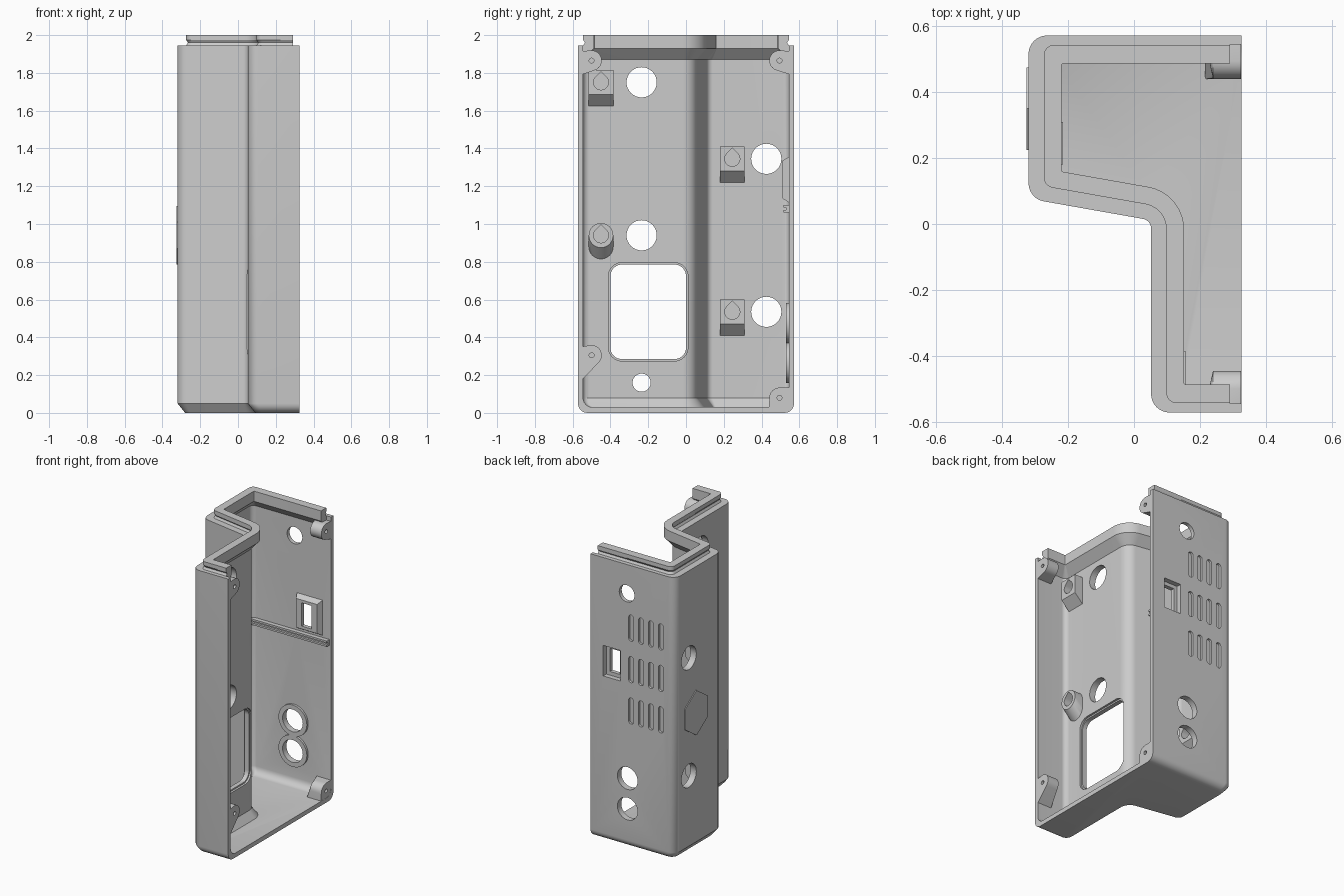
import bpy, bmesh, math
from mathutils import Vector

if "Cube" in bpy.data.objects:
    bpy.data.objects.remove(bpy.data.objects["Cube"])

grey = bpy.data.materials.new("plastic grey")
grey.diffuse_color = (0.6, 0.6, 0.6, 1)
grey.use_nodes = True
grey.node_tree.nodes["Principled BSDF"].inputs["Base Color"].default_value = grey.diffuse_color
Y = 0.572          # half width of the case
X0, X1 = -0.32, 0.052   # outer faces of deep and shallow walls


def finish(bm, name):
    bmesh.ops.recalc_face_normals(bm, faces=bm.faces)
    me = bpy.data.meshes.new(name)
    bm.to_mesh(me)
    bm.free()
    me.materials.append(grey)
    ob = bpy.data.objects.new(name, me)
    bpy.context.collection.objects.link(ob)
    return ob


def loft(name, rings):
    bm = bmesh.new()
    vs = [[bm.verts.new(p) for p in r] for r in rings]
    n = len(vs[0])
    for a, b in zip(vs, vs[1:]):
        for i in range(n):
            j = (i + 1) % n
            bm.faces.new((a[i], a[j], b[j], b[i]))
    bm.faces.new(vs[0])
    bm.faces.new(vs[-1])
    return finish(bm, name)


def place(axis, a, p):
    return (a, p[0], p[1]) if axis == 'x' else (p[0], a, p[1])


def prism(name, pts, a0, a1, axis='x'):
    return loft(name, [[place(axis, a, p) for p in pts] for a in (a0, a1)])


def hull(name, pts):
    bm = bmesh.new()
    for p in pts:
        bm.verts.new(p)
    res = bmesh.ops.convex_hull(bm, input=bm.verts)
    loose = [v for v in bm.verts if not v.link_faces]
    bmesh.ops.delete(bm, geom=loose, context='VERTS')
    bmesh.ops.dissolve_limit(bm, angle_limit=0.01, verts=bm.verts, edges=bm.edges)
    return finish(bm, name)


def boolean(ob, tool, op='DIFFERENCE'):
    m = ob.modifiers.new("cut", 'BOOLEAN')
    m.operation, m.object, m.solver = op, tool, 'EXACT'
    bpy.context.view_layer.objects.active = ob
    bpy.ops.object.modifier_apply(modifier=m.name)
    bpy.data.objects.remove(tool, do_unlink=True)


def circle(u, v, r, n=32):
    return [(u + r * math.cos(2 * math.pi * i / n), v + r * math.sin(2 * math.pi * i / n)) for i in range(n)]


def teardrop(u, v, r):
    arc = [math.radians(135 + 270 * i / 20) for i in range(21)]
    return [(u + r * math.cos(a), v + r * math.sin(a)) for a in arc] + [(u, v + r * 1.41)]


def rect(u0, u1, v0, v1):
    return [(u0, v0), (u1, v0), (u1, v1), (u0, v1)]


def fillet(pts, radii, n=8):
    # round every corner of a closed polygon with a tangent arc
    out = []
    for i, (p, r) in enumerate(zip(pts, radii)):
        p = Vector(p)
        if r == 0:
            out.append(tuple(p))
            continue
        a = (Vector(pts[i - 1]) - p).normalized()
        b = (Vector(pts[(i + 1) % len(pts)]) - p).normalized()
        half = a.angle(b) / 2
        c = p + (a + b).normalized() * (r / math.sin(half))
        s = p + a * (r / math.tan(half)) - c
        e = p + b * (r / math.tan(half)) - c
        for k in range(n + 1):
            d = s.lerp(e, k / n).normalized() * r
            out.append(tuple(c + d))
    return out


def section(z, dx, dy, xr):
    # stepped case outline, walls moved inward by dx and dy, ending at x = xr
    slope = lambda x: 0.077 - 0.177 * (x - X0) + dx
    a, b = X0 + dx, X1 + dx
    pts = [(xr, Y - dy), (a, Y - dy), (a, slope(a)), (b, slope(b)), (b, dy - Y), (xr, dy - Y)]
    rc = max(0.055 - 0.5 * dx, 0.004)
    return [(x, y, z) for x, y in fillet(pts, [0, rc, rc, 0.03 + dx, rc, 0])]


def base_levels(z0, dx, dy, xr):
    # bottom edge: bevelled across x, rounded across y
    out = []
    for i in range(7):
        t = 1 - math.cos(math.pi / 2 * i / 6)
        out.append(section(z0 + 0.05 * t, dx + 0.04 * (1 - t),
                           dy + 0.05 * (1 - math.sqrt(max(0, 1 - (1 - t) ** 2))), xr))
    return out


# case shell with top lip and open side
XR, XL = 0.326, 0.292
shell = loft("case_shell", base_levels(0, 0, 0, XR) + [
    section(1.945, 0, 0, XR), section(1.945, 0.046, 0.028, XL),
    section(1.96, 0.055, 0.037, XL), section(1.973, 0.046, 0.028, XL), section(2.0, 0.046, 0.028, XL)])
boolean(shell, loft("cavity", base_levels(0.03, 0.045, 0.027, 0.6) + [
    section(1.87, 0.045, 0.027, 0.6), section(1.93, 0.1, 0.085, 0.6), section(2.2, 0.1, 0.085, 0.6)]))
boolean(shell, prism("lip_end", rect(-0.545, 0.545, 1.8, 2.2), XL - 0.001, 0.6))

# collars and port frame inside the back wall
ZC = (0.475, 0.265)
for z in ZC:
    boolean(shell, prism("collar", circle(0.045, z, 0.108), 0.53, 0.56, 'y'), 'UNION')
boolean(shell, hull("port_frame", [place('y', 0.56, p) for p in rect(0.06, 0.27, 1.105, 1.365)]
                    + [place('y', 0.51, p) for p in rect(0.085, 0.245, 1.135, 1.335)]), 'UNION')
boolean(shell, prism("pocket", rect(0.1, 0.23, 1.13, 1.34), 0.538, 0.7, 'y'))
boolean(shell, prism("port", rect(0.127, 0.203, 1.155, 1.315), 0.45, 0.7, 'y'))

# round holes in the back wall
for x, z, r in [(0.05, 1.745, 0.058)] + [(0.045, z, 0.077) for z in ZC]:
    boolean(shell, prism("hole", circle(x, z, r), 0.45, 0.7, 'y'))

# blind vent grooves in the back wall
for z in (1.515, 1.23, 0.945):
    for i in range(4):
        x = 0.018 - 0.0755 * i
        slot = fillet(rect(x - 0.018, x + 0.018, z - 0.09, z + 0.09), [0.0175] * 4, 6)
        boolean(shell, prism("vent", slot, 0.557, 0.7, 'y'))

# round holes in the stepped walls
for y, z, r in [(-0.235, 1.75, 0.08), (-0.235, 0.94, 0.08), (-0.235, 0.16, 0.048),
                (0.425, 1.345, 0.08), (0.425, 0.535, 0.08)]:
    boolean(shell, prism("hole", circle(y, z, r), -0.5, 0.2))

# display window with a shallow inner step
for g, x0 in ((0, -0.1), (0.01, 0.083)):
    w = fillet(rect(-0.4 - g, g, 0.285 - g, 0.785 + g), [0.06 + g] * 4)
    boolean(shell, prism("window", w, x0, 0.2))

parts = [shell]

# mounting posts with sloped undersides and teardrop sockets
for i, (y, z, wall, is_round) in enumerate([(-0.45, 1.75, X1, False), (-0.45, 0.94, X1, True),
                                            (0.245, 1.345, X0, False), (0.245, 0.535, X0, False)]):
    xi = wall + 0.045
    face = circle(y, z, 0.065) if is_round else rect(y - 0.065, y + 0.065, z - 0.065, z + 0.065)
    low = [(u, v - 0.06) for u, v in face]
    post = hull(f"mounting_post_{i + 1}", [(xi + 0.06, *p) for p in face]
                + [(xi - 0.02, *p) for p in face] + [(xi, *p) for p in low] + [(xi - 0.02, *p) for p in low])
    boolean(post, prism("socket", teardrop(y, z, 0.04), xi + 0.005, xi + 0.2))
    parts.append(post)

# corner screw lugs: rounded head plus a foot on the wall
lugs = [(-0.5, 1.865, [(-0.555, 1.915), (-0.555, 1.79)]),
        (0.495, 1.865, [(0.555, 1.915), (0.555, 1.79)]),
        (0.495, 0.08, [(0.555, 0.135), (0.555, 0.05), (0.44, 0.02), (0.52, 0.02)]),
        (-0.5, 0.305, [(-0.555, 0.35), (-0.555, 0.17)])]
for i, (y, z, foot) in enumerate(lugs):
    lug = hull(f"screw_lug_{i + 1}", [(x, *p) for x in (0.325, 0.24) for p in circle(y, z, 0.054, 24)]
               + [(x, *p) for x in (0.325, 0.215) for p in foot])
    boolean(lug, prism("screw_hole", circle(y, z, 0.013, 16), 0.25, 0.5))
    parts.append(lug)

# board guide rail on the back wall
parts.append(prism("guide_rail", rect(0.515, 0.56, 1.06, 1.1), -0.27, 0.315))
boolean(parts[-1], prism("groove", rect(0.4, 0.53, 1.073, 1.087), -0.4, 0.5))

# plain raised plate on the deep wall
hexagon = [(0.475, 0.87), (0.35, 0.785), (0.225, 0.87), (0.225, 1.01), (0.35, 1.095), (0.475, 1.01)]
parts.append(prism("outer_plate", hexagon, -0.326, -0.318))

# smooth curved faces, keep edges sharp
for ob in parts:
    bpy.ops.object.select_all(action='DESELECT')
    ob.select_set(True)
    bpy.context.view_layer.objects.active = ob
    bpy.ops.object.shade_smooth_by_angle(angle=math.radians(30))
